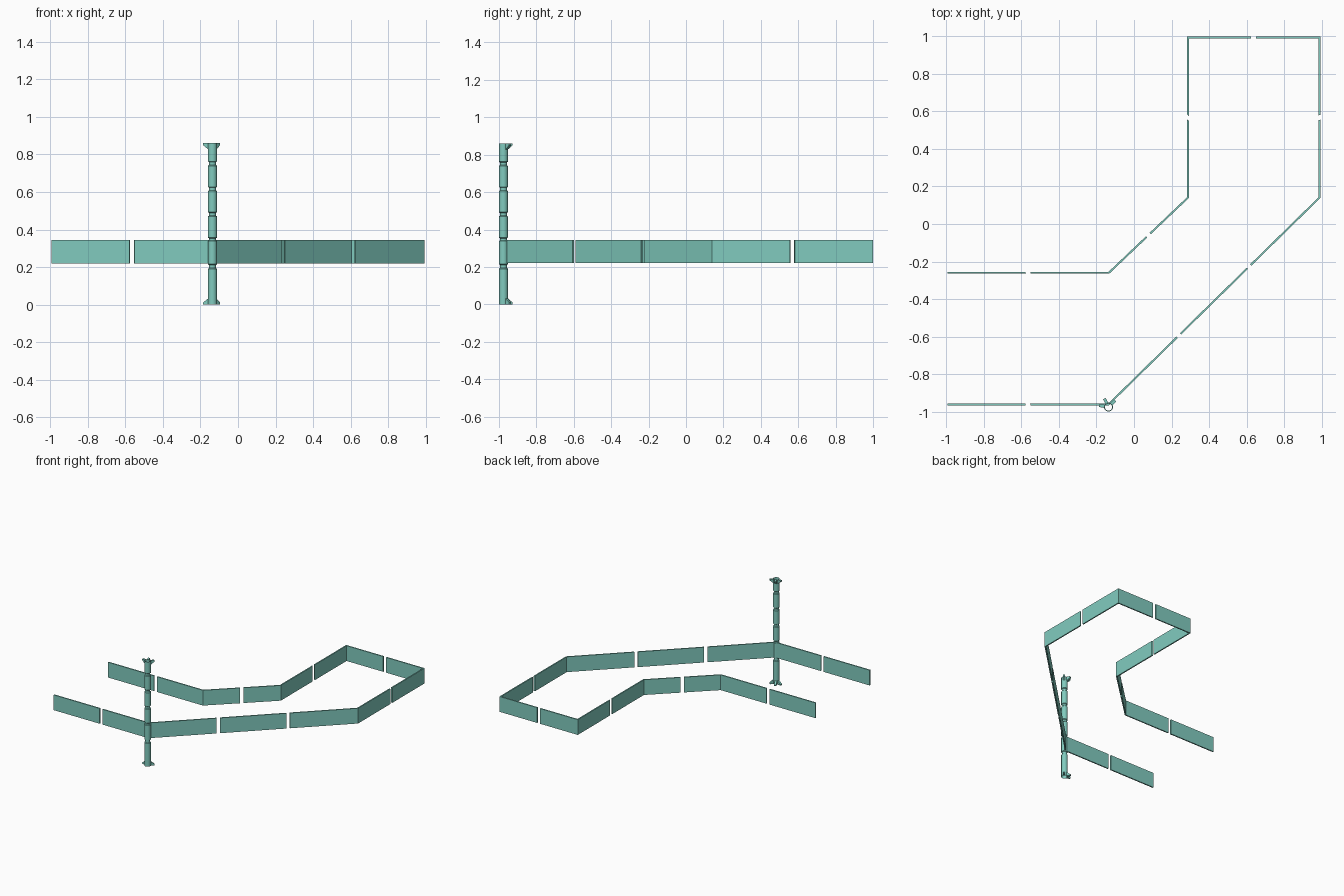
import bpy, bmesh, math
from mathutils import Vector

cube = bpy.data.objects.get("Cube")
if cube:
    bpy.data.objects.remove(cube, do_unlink=True)

mat = bpy.data.materials.new("sea_green")
mat.use_nodes = True
COLOR = (0.22, 0.60, 0.52, 1)
mat.diffuse_color = COLOR
mat.node_tree.nodes["Principled BSDF"].inputs["Base Color"].default_value = COLOR


def add_object(name, bm):
    bmesh.ops.recalc_face_normals(bm, faces=bm.faces[:])
    mesh = bpy.data.meshes.new(name)
    bm.to_mesh(mesh)
    bm.free()
    mesh.materials.append(mat)
    obj = bpy.data.objects.new(name, mesh)
    bpy.context.collection.objects.link(obj)
    return obj


def prism(bm, outline, offset):
    """Extrude a closed outline along an offset vector."""
    face = bm.faces.new([bm.verts.new(p) for p in outline])
    ext = bmesh.ops.extrude_face_region(bm, geom=[face])
    verts = [v for v in ext["geom"] if isinstance(v, bmesh.types.BMVert)]
    bmesh.ops.translate(bm, verts=verts, vec=offset)


# Wall panels: mitred corners, with narrow gaps between panels on each leg
BOTTOM, TOP, HALF, GAP = 0.22, 0.345, 0.005, 0.026
corners = [Vector(p) for p in ((-0.995, -0.962), (-0.136, -0.962), (0.988, 0.14),
                               (0.988, 0.995), (0.287, 0.995), (0.287, 0.14),
                               (-0.134, -0.26), (-0.995, -0.26))]
panel_counts = [2, 3, 2, 2, 2, 2, 2]


def normal(i):
    d = (corners[i + 1] - corners[i]).normalized()
    return Vector((-d.y, d.x))


last = len(corners) - 1
mitres = []
for i in range(len(corners)):
    a, b = normal(max(i - 1, 0)), normal(min(i, last - 1))
    m = (a + b).normalized()
    mitres.append(m * HALF / m.dot(a))

for i, count in enumerate(panel_counts):
    length = (corners[i + 1] - corners[i]).length
    g = GAP / length / 2
    sides = [(corners[i] + s * mitres[i], corners[i + 1] + s * mitres[i + 1]) for s in (-1, 1)]
    for k in range(count):
        t0 = k / count + (g if k else 0)
        t1 = (k + 1) / count - (g if k < count - 1 else 0)
        (a0, a1), (b0, b1) = sides
        ring = [a0.lerp(a1, t0), a0.lerp(a1, t1), b0.lerp(b1, t1), b0.lerp(b1, t0)]
        bm = bmesh.new()
        prism(bm, [(p.x, p.y, BOTTOM) for p in ring], (0, 0, TOP - BOTTOM))
        add_object(f"wall_panel_{i + 1}_{k + 1}", bm)

# Open tubular post with narrow necks between its sections
CX, CY, R, NECK, HEIGHT, SIDES = -0.136, -0.976, 0.024, 0.019, 0.86, 24
sections = [(0, 0.19), (0.215, 0.338), (0.357, 0.47), (0.493, 0.605),
            (0.628, 0.74), (0.763, HEIGHT)]
profile = []
for low, high in sections:
    if low > 0:
        profile += [(NECK, low - 0.004), (R, low)]
    profile.append((R, low if low == 0 else low + 0.004))
    profile.append((R, high))
    if high < HEIGHT:
        profile.append((NECK, high + 0.004))

bm = bmesh.new()
rings = [[bm.verts.new((CX + r * math.cos(math.tau * s / SIDES),
                        CY + r * math.sin(math.tau * s / SIDES), z))
          for s in range(SIDES)] for r, z in profile]
for low, high in zip(rings, rings[1:]):
    for s in range(SIDES):
        n = (s + 1) % SIDES
        bm.faces.new((low[s], low[n], high[n], high[s]))
post = add_object("post", bm)
bpy.context.view_layer.objects.active = post
post.select_set(True)
bpy.ops.object.shade_smooth_by_angle(angle=math.radians(30))
post.select_set(False)

# Small wedge brackets at the foot and head of the post
wedge = [(0.02, 0), (0.05, 0), (0.05, 0.01), (0.023, 0.032)]
WIDTH = 0.016
for end in ("foot", "head"):
    for n, angle in enumerate((170, 115, 45)):
        a = math.radians(angle)
        out, side = Vector((math.cos(a), math.sin(a), 0)), Vector((-math.sin(a), math.cos(a), 0))
        pts = [Vector((CX, CY, z if end == "foot" else HEIGHT - z)) + out * r - side * WIDTH / 2
               for r, z in wedge]
        bm = bmesh.new()
        prism(bm, pts, side * WIDTH)
        add_object(f"{end}_bracket_{n + 1}", bm)
